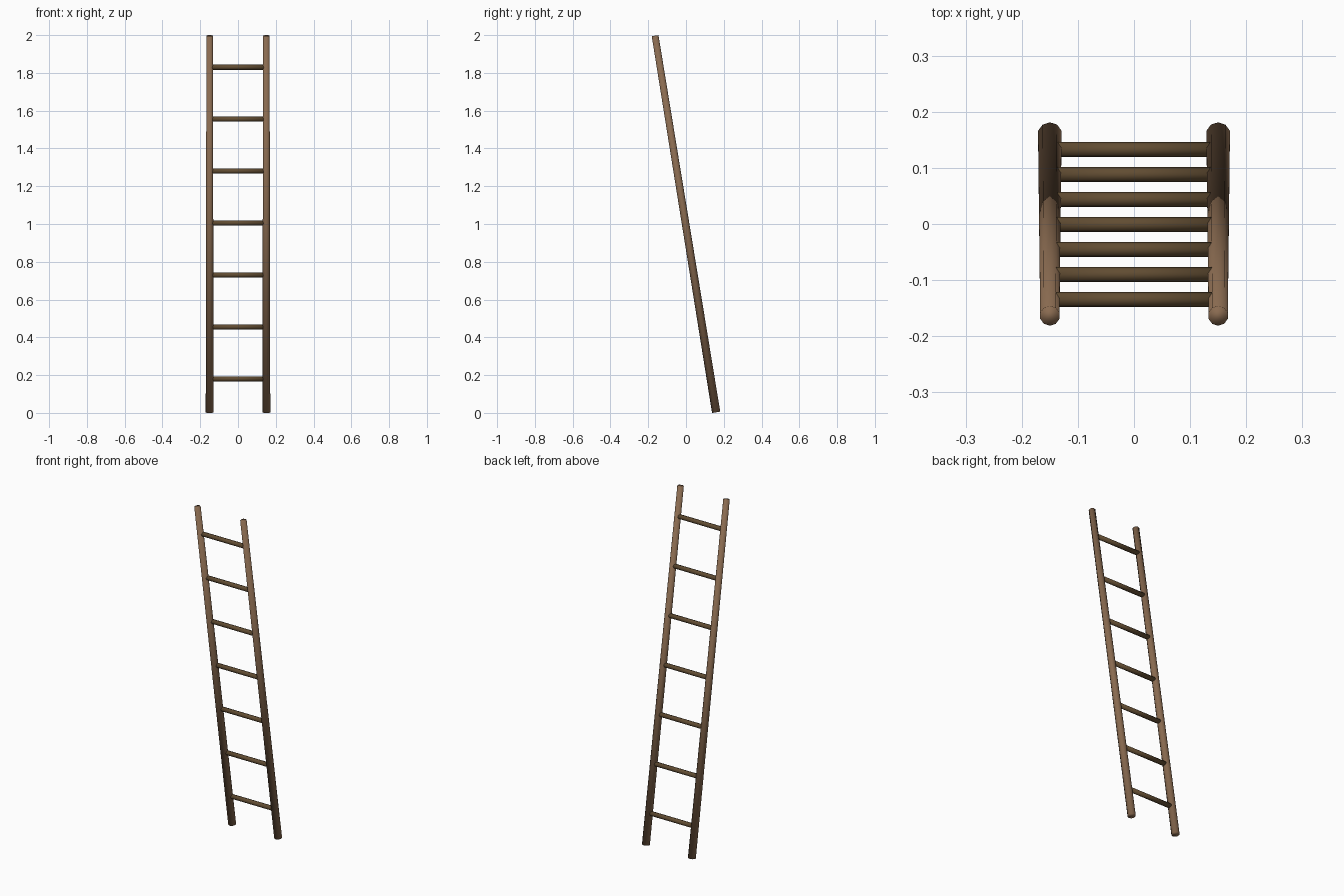
import bpy
import math

cube = bpy.data.objects.get("Cube")
if cube:
    bpy.data.objects.remove(cube, do_unlink=True)


def make_material(name, color):
    mat = bpy.data.materials.new(name)
    mat.use_nodes = True
    mat.diffuse_color = color
    mat.node_tree.nodes["Principled BSDF"].inputs["Base Color"].default_value = color
    return mat


def pole(name, sides, r_start, r_end, length, location, rotation, mat):
    bpy.ops.mesh.primitive_cone_add(
        vertices=sides, radius1=r_start, radius2=r_end, depth=length,
        location=location, rotation=rotation)
    obj = bpy.context.object
    obj.name = name
    obj.data.materials.append(mat)
    # Soft, hand-worn ends: the caps blend into the sides
    for poly in obj.data.polygons:
        poly.use_smooth = True
    return obj


rail_wood = make_material("rail_brown", (0.25, 0.145, 0.08, 1))
rung_wood = make_material("rung_dark_brown", (0.12, 0.073, 0.032, 1))

LEAN = math.atan(0.162)
MID_Z = 1.0
RAIL_X = 0.15

# Two tapered rails leaning forward
for side, x in (("left", RAIL_X), ("right", -RAIL_X)):
    pole(side + "_rail", 10, 0.022, 0.018, 2.02,
         (x, -0.002, MID_Z), (LEAN, 0, 0), rail_wood)

# Seven evenly spaced rungs along the lean
for i in range(-3, 4):
    z = MID_Z + 0.005 + i * 0.275
    y = -(z - MID_Z) * math.tan(LEAN)
    pole("rung_%d" % (i + 4), 8, 0.0135, 0.0135, 2 * RAIL_X,
         (0, y, z), (0, math.pi / 2, 0), rung_wood)
